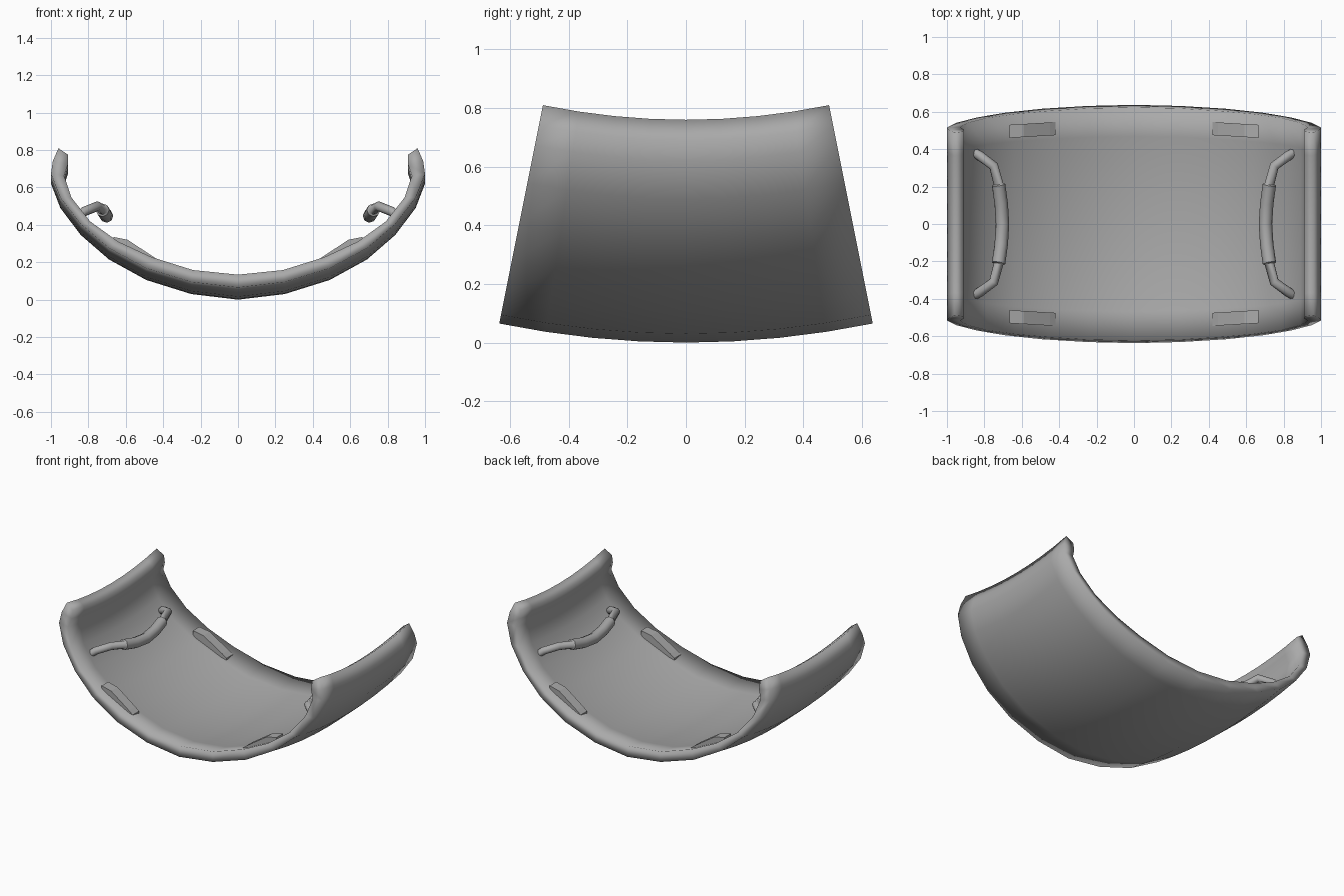
import bpy
import bmesh

cube = bpy.data.objects.get("Cube")
if cube:
    bpy.data.objects.remove(cube, do_unlink=True)

grey = bpy.data.materials.new("plain grey")
grey.use_nodes = True
tone = (0.4, 0.4, 0.4, 1)
grey.diffuse_color = tone
grey.node_tree.nodes["Principled BSDF"].inputs["Base Color"].default_value = tone


def mesh_object(name, bm, smooth):
    bmesh.ops.recalc_face_normals(bm, faces=bm.faces)
    for f in bm.faces:
        f.smooth = smooth
    me = bpy.data.meshes.new(name)
    bm.to_mesh(me)
    bm.free()
    me.materials.append(grey)
    ob = bpy.data.objects.new(name, me)
    bpy.context.collection.objects.link(ob)
    return ob


# Curved shell: half profiles, mirrored, then swept along y
OUTER = [(0, 0), (.25, .03), (.49, .105), (.69, .215), (.84, .345),
         (.95, .49), (1, .62), (.99, .69), (.96, .76)]
INNER = [(0, .07), (.24, .095), (.46, .165), (.64, .25), (.79, .36),
         (.89, .49), (.93, .61), (.91, .67), (.91, .725)]


def full(half):
    return [(-x, z) for x, z in reversed(half[1:])] + half


def bend(x, z, t):
    """Place a profile point at t (-1 to 1) across the tapered, bowed width."""
    rise = 0.065 - 0.02 * z
    return x, t * (0.65 - 0.2 * (z + rise)), z + rise * t * t


loop = full(OUTER) + full(INNER)[::-1]
n = len(loop)
steps = 8
bm = bmesh.new()
rings = [[bm.verts.new(bend(x, z, 2 * k / steps - 1)) for x, z in loop]
         for k in range(steps + 1)]
for a, b in zip(rings, rings[1:]):
    for i in range(n):
        j = (i + 1) % n
        bm.faces.new((a[i], a[j], b[j], b[i]))
for ring in (rings[0], rings[-1]):
    for i in range(n // 2 - 1):
        bm.faces.new((ring[i], ring[i + 1], ring[n - 2 - i], ring[n - 1 - i]))
mesh_object("shell", bm, True)


# Handles: bent tube with a thicker grip in the middle
HALF = [(.85, .38, .45, .024), (.825, .365, .47, .026), (.75, .31, .5, .026),
        (.725, .215, .48, .026), (.724, .21, .479, .036),
        (.71, .11, .457, .036)]


def handle(name, side):
    path = HALF + [(.703, 0, .447, .036)]
    path += [(x, -y, z, r) for x, y, z, r in reversed(HALF)]
    cu = bpy.data.curves.new(name, "CURVE")
    cu.dimensions = "3D"
    cu.bevel_depth = 1
    cu.bevel_resolution = 2
    cu.use_fill_caps = True
    sp = cu.splines.new("POLY")
    sp.points.add(len(path) - 1)
    for p, (x, y, z, r) in zip(sp.points, path):
        p.co = (side * x, y, z, 1)
        p.radius = r
    cu.materials.append(grey)
    ob = bpy.data.objects.new(name, cu)
    bpy.context.collection.objects.link(ob)
    bpy.ops.object.select_all(action="DESELECT")
    ob.select_set(True)
    bpy.context.view_layer.objects.active = ob
    bpy.ops.object.convert(target="MESH")
    bpy.ops.object.shade_smooth_by_angle(angle=0.9)


# Pads: wedge-ended bars near the rim
PAD = [(.42, .14), (.42, .205), (.45, .228), (.59, .32), (.665, .335), (.665, .25)]


def pad(name, side, end):
    bm = bmesh.new()
    rows = [[bm.verts.new((side * x, end * (y - 0.06 * (x - .42)), z)) for x, z in PAD]
            for y in (.475, .545)]
    m = len(PAD)
    for i in range(m):
        j = (i + 1) % m
        bm.faces.new((rows[0][i], rows[0][j], rows[1][j], rows[1][i]))
    for row in rows:
        bm.faces.new(row)
    mesh_object(name, bm, False)


for side, side_name in ((1, "left"), (-1, "right")):
    handle(side_name + "_handle", side)
    for end, end_name in ((-1, "front"), (1, "back")):
        pad(f"{end_name}_{side_name}_pad", side, end)
